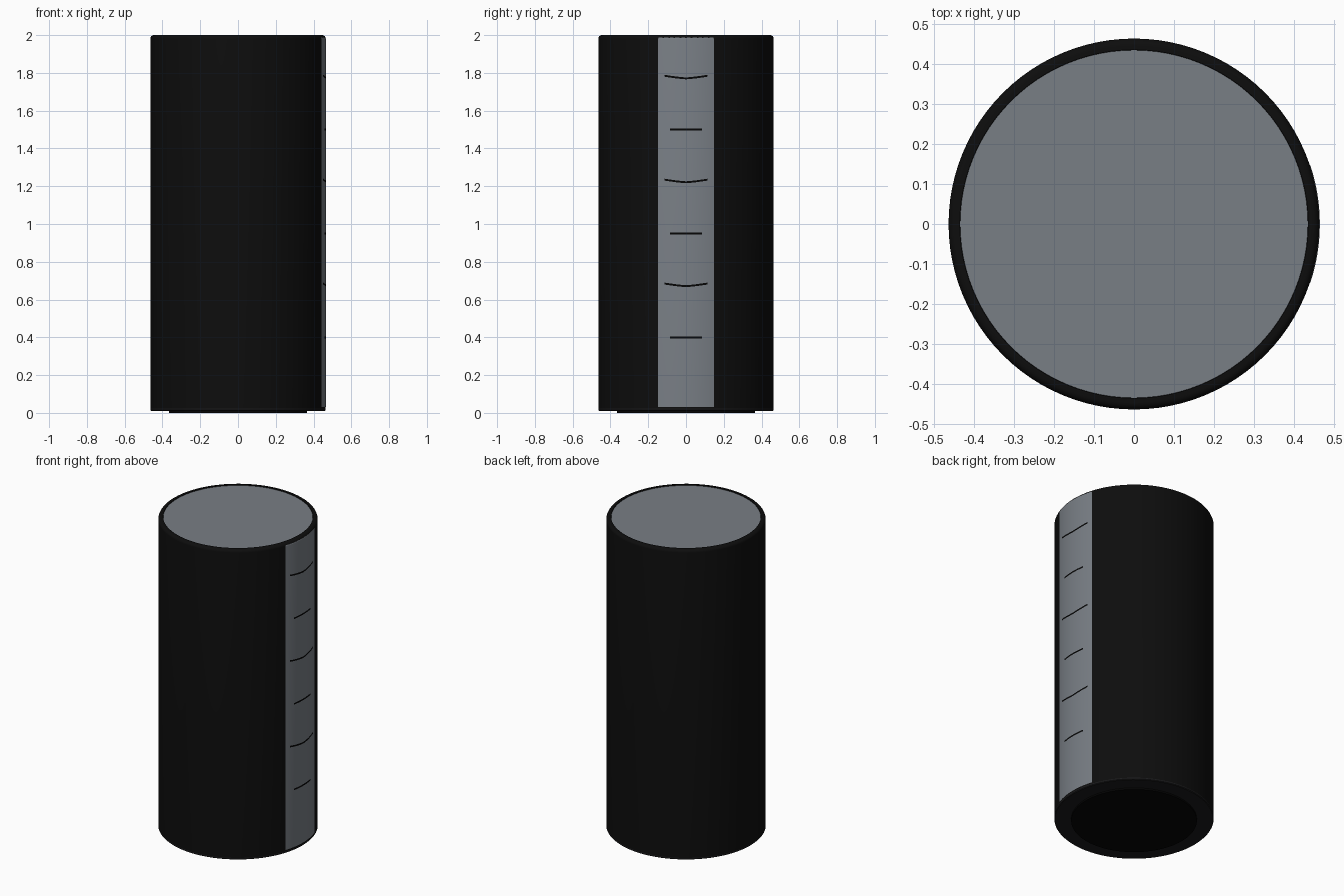
import bpy, bmesh
from math import sin, cos, pi, asin, radians

if "Cube" in bpy.data.objects:
    bpy.data.objects.remove(bpy.data.objects["Cube"])


def material(name, rgb):
    m = bpy.data.materials.new(name)
    m.use_nodes = True
    m.diffuse_color = (*rgb, 1)
    m.node_tree.nodes["Principled BSDF"].inputs["Base Color"].default_value = (*rgb, 1)
    return m


BLACK = material("body black", (0.004, 0.004, 0.004))
DEEP = material("deep black", (0.0015, 0.0015, 0.0015))
CHARCOAL = material("base charcoal", (0.011, 0.011, 0.012))
GREY = material("slate grey", (0.19, 0.21, 0.235))


def sweep(name, profile, mat, half=pi, steps=96, dip=0.0):
    """Turn a bottom-to-top (radius, z) profile about z, centred on +x."""
    bm = bmesh.new()
    rows = []
    for r, z in profile:
        row = []
        for j in range(steps + 1):
            t = 2 * j / steps - 1
            drop = dip * (1 - abs(t) ** 1.3)
            row.append(bm.verts.new((r * cos(t * half), r * sin(t * half), z - drop)))
        rows.append(row)
    for low, high in zip(rows, rows[1:]):
        for j in range(steps):
            bm.faces.new((low[j], low[j + 1], high[j + 1], high[j]))
    bmesh.ops.remove_doubles(bm, verts=bm.verts, dist=0.00001)
    mesh = bpy.data.meshes.new(name)
    bm.to_mesh(mesh)
    bm.free()
    mesh.materials.append(mat)
    ob = bpy.data.objects.new(name, mesh)
    bpy.context.collection.objects.link(ob)
    bpy.ops.object.select_all(action='DESELECT')
    ob.select_set(True)
    bpy.context.view_layer.objects.active = ob
    bpy.ops.object.shade_smooth_by_angle(angle=radians(35))
    return ob


R, TOP, BEVEL = 0.464, 2.0, 0.018


def rounded_edge(radius, top, bevel):
    return [(radius - bevel + bevel * cos(a), top - bevel + bevel * sin(a))
            for a in (i * pi / 12 for i in range(7))]


# Body shell with a rounded top rim and shallow recess for the lid
sweep("body", [(R, 0.022)] + rounded_edge(R, TOP, BEVEL)
      + [(0.436, TOP), (0.435, TOP - 0.004)], BLACK)

# Lid
sweep("top_panel", [(0.435, TOP - 0.004), (0, TOP - 0.004)], GREY)

# Base ring and foot
sweep("base_ring", [(0.36, 0.01), (R - 0.004, 0.01), (R, 0.014), (R, 0.022)], CHARCOAL)
sweep("foot", [(0, 0), (0.366, 0), (0.366, 0.01)], DEEP)

# Curved strip down the left side
S = R + 0.001
strip_half = asin(0.147 / S)
sweep("side_strip", [(S, 0.03)] + rounded_edge(S, TOP - 0.003, BEVEL)[:5],
      GREY, strip_half, 16)

# Level marks: wide dipped ones alternate with short straight ones
M = S + 0.0006
for i in range(3):
    shift = 0.55 * i
    for name, z, width, dip in (("dipped_mark", 0.685, 0.115, 0.014),
                                ("straight_mark", 0.4, 0.084, 0)):
        sweep(f"{name}_{i + 1}", [(M, z + shift - 0.005), (M, z + shift + 0.005)],
              DEEP, asin(width / M), 12, dip)
